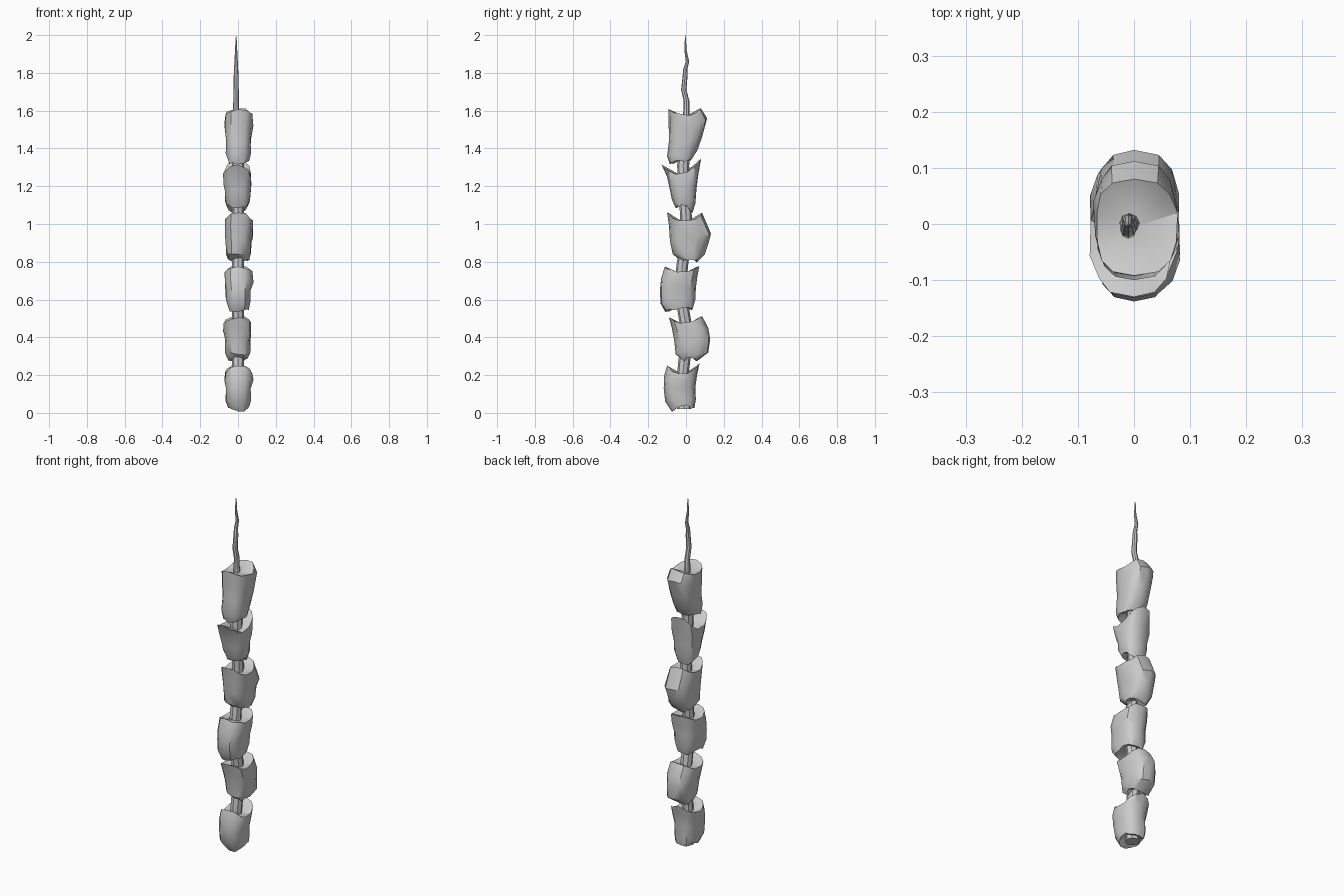
import bpy, bmesh, math, random

if "Cube" in bpy.data.objects:
    bpy.data.objects.remove(bpy.data.objects["Cube"])

random.seed(4)
N = 14


def make(name, rings, caps=None, angle=35):
    """Loft rings of points; caps are the centre points closing both ends."""
    bm = bmesh.new()
    vs = [[bm.verts.new(p) for p in r] for r in rings]
    n = len(rings[0])
    for a, b in zip(vs, vs[1:]):
        for i in range(n):
            j = (i + 1) % n
            bm.faces.new((a[i], a[j], b[j], b[i]))
    for ring, c in ((vs[0], caps[0]), (vs[-1], caps[1])):
        v = bm.verts.new(c)
        for i in range(n):
            bm.faces.new((ring[i], ring[(i + 1) % n], v))
    bmesh.ops.recalc_face_normals(bm, faces=bm.faces)
    me = bpy.data.meshes.new(name)
    bm.to_mesh(me)
    bm.free()
    ob = bpy.data.objects.new(name, me)
    bpy.context.collection.objects.link(ob)
    bpy.context.view_layer.objects.active = ob
    ob.select_set(True)
    bpy.ops.object.shade_smooth_by_angle(angle=math.radians(angle))
    ob.select_set(False)


def spow(v, e):
    return math.copysign(abs(v) ** e, v)


# half widths to the left and right (x) for the five rows, bottom to top
WIDTHS = [(.052, .060), (.066, .068), (.066, .070), (.072, .080), (.070, .078)]


def chunk(name, rows, dip, flip=1):
    """rows: (front y, front z, back y, back z), bottom to top; dip: sag of the top rim."""
    rings = []
    for k, ((yf, zf, yb, zb), (wl, wr)) in enumerate(zip(rows, WIDTHS)):
        sag = dip * (-.35, -.15, .1, .7, 1)[k]
        ring = []
        for i in range(N):
            t = 2 * math.pi * i / N
            c, s = spow(math.cos(t), .8), spow(math.sin(t), .75)
            u = (1 + c) / 2
            w = wr if s > 0 else wl
            j = random.uniform(.95, 1.05)
            z = zf + (zb - zf) * u - sag * math.sin(t) ** 2
            if i not in (0, N // 2):
                z += random.uniform(-.007, .007)
            ring.append((flip * s * w * j, yf + (yb - yf) * u, max(z, 0)))
        rings.append(ring)
    b, t = rows[0], rows[-1]
    caps = [(0, (b[0] + b[2]) / 2, (b[1] + b[3]) / 2 + .035),
            (0, (t[0] + t[2]) / 2, (t[1] + t[3]) / 2 - dip - .01)]
    make(name, rings, caps)


# six meat chunks, bottom to top
chunk("meat_chunk_1", [(-.075, .008, .045, .028), (-.11, .06, .052, .07), (-.118, .13, .05, .14),
                       (-.115, .2, .06, .21), (-.1, .25, .072, .262)], .045)
chunk("meat_chunk_2", [(-.01, .275, .06, .275), (-.055, .31, .118, .32), (-.062, .38, .128, .39),
                       (-.075, .45, .118, .45), (-.09, .505, .085, .512)], .035, -1)
chunk("meat_chunk_3", [(-.11, .535, .035, .55), (-.135, .58, .05, .6), (-.138, .65, .052, .66),
                       (-.132, .71, .06, .72), (-.112, .775, .07, .775)], .03)
chunk("meat_chunk_4", [(-.015, .795, .06, .8), (-.07, .84, .1, .84), (-.085, .91, .12, .9),
                       (-.09, .99, .132, .95), (-.1, 1.06, .085, 1.06)], .045)
chunk("meat_chunk_5", [(-.055, 1.085, .035, 1.06), (-.075, 1.13, .05, 1.11), (-.085, 1.18, .055, 1.18),
                       (-.1, 1.25, .065, 1.26), (-.13, 1.315, .08, 1.345)], .065, -1)
chunk("meat_chunk_6", [(-.085, 1.315, .025, 1.335), (-.1, 1.36, .06, 1.39), (-.09, 1.44, .085, 1.46),
                       (-.092, 1.54, .112, 1.56), (-.092, 1.608, .08, 1.61)], .03)

# wooden stick, knobbly and tapering: z, x, y, radius
STICK = [(.02, 0, -.01, .038), (.12, 0, -.01, .034), (.22, 0, -.015, .03), (.27, 0, -.01, .032),
         (.4, 0, .01, .03), (.52, 0, -.01, .032), (.65, 0, -.03, .03), (.78, 0, -.02, .031),
         (.92, 0, .0, .03), (1.04, 0, .0, .031), (1.18, 0, -.01, .03), (1.31, 0, -.015, .032),
         (1.45, 0, 0, .026), (1.6, -.01, .002, .016), (1.65, -.01, .003, .015),
         (1.71, -.01, -.012, .014), (1.78, -.01, -.005, .013), (1.82, -.01, -.004, .011),
         (1.86, -.01, .008, .009), (1.92, -.01, -.003, .006), (1.98, -.01, -.003, .003)]
rings = [[(x + r * math.cos(a * math.pi / 4), y + r * math.sin(a * math.pi / 4), z)
          for a in range(8)] for z, x, y, r in STICK]
make("skewer_stick", rings, [(0, -.01, .02), (-.01, -.004, 2.0)])
